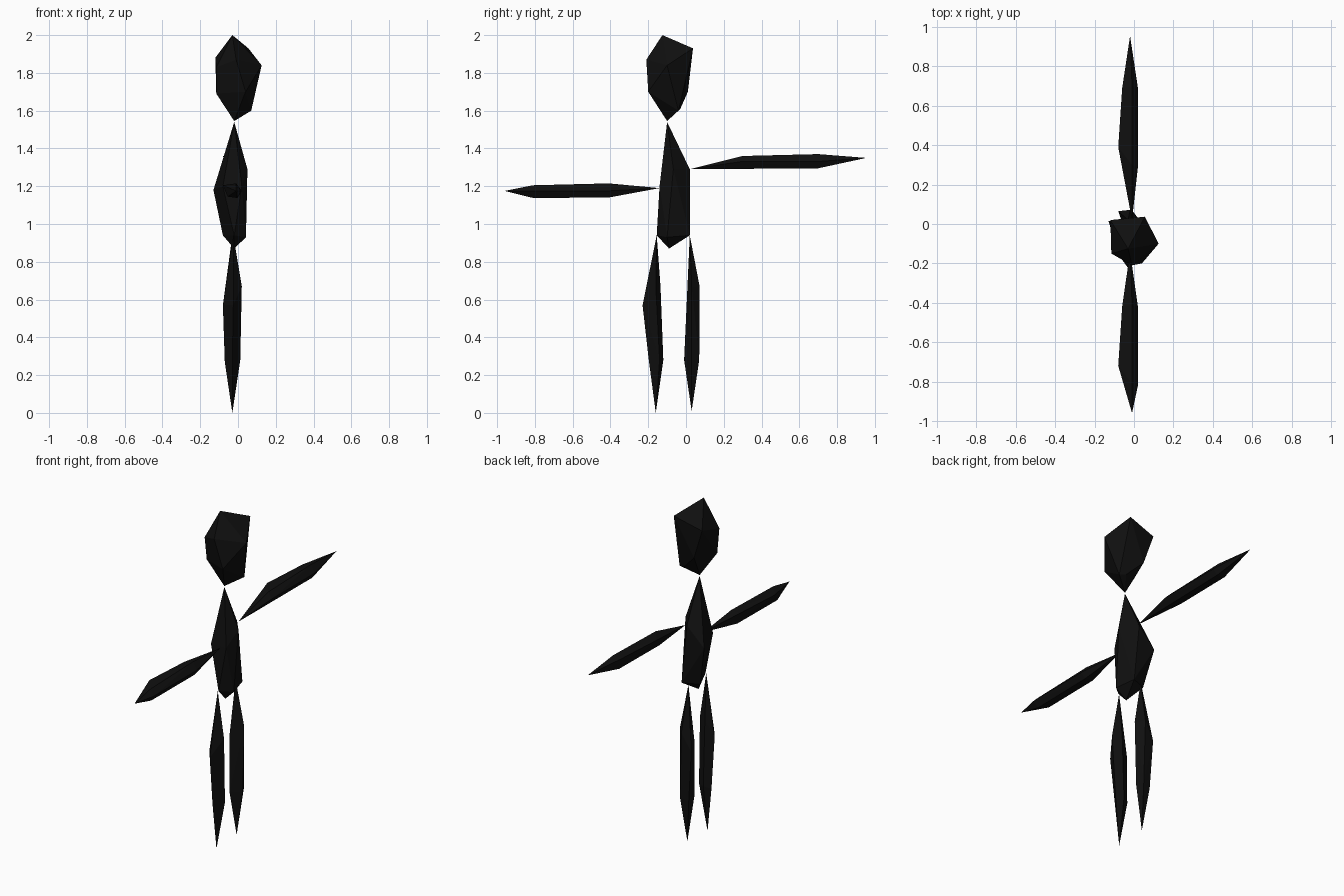
import bpy, bmesh
from mathutils import Vector

black = bpy.data.materials.new("near_black")
black.diffuse_color = (0.005, 0.005, 0.005, 1)


def gem(name, points):
    """Faceted convex part: two pointed ends joined by two rings."""
    bm = bmesh.new()
    for p in points:
        bm.verts.new(p)
    hull = bmesh.ops.convex_hull(bm, input=bm.verts[:])
    loose = {v for v in hull["geom_interior"] + hull["geom_unused"]
             if isinstance(v, bmesh.types.BMVert)}
    bmesh.ops.delete(bm, geom=list(loose), context='VERTS')
    bmesh.ops.recalc_face_normals(bm, faces=bm.faces[:])
    mesh = bpy.data.meshes.new(name)
    bm.to_mesh(mesh)
    bm.free()
    mesh.materials.append(black)
    obj = bpy.data.objects.new(name, mesh)
    bpy.context.collection.objects.link(obj)


# Head: crown, upper ring, lower ring, chin
gem("head", [
    (-.03, -.125, 2.0),
    (.055, .037, 1.93), (.125, -.10, 1.84), (-.01, -.21, 1.87),
    (-.115, -.15, 1.83), (-.12, .02, 1.88),
    (.07, -.04, 1.60), (.04, -.20, 1.70), (-.115, -.13, 1.69),
    (-.06, .01, 1.70), (.03, -.03, 1.61),
    (-.02, -.10, 1.545)])

# Torso: neck point, shoulder ring, hip ring, lower point
gem("torso", [
    (-.02, -.10, 1.54),
    (.05, -.067, 1.29), (-.02, .02, 1.29), (-.13, .015, 1.18),
    (-.08, -.14, 1.20), (.02, -.14, 1.20),
    (.042, -.10, .93), (.015, .02, .94), (-.08, -.02, .94),
    (-.02, -.155, .94),
    (-.02, -.09, .87)])

# Arms share the same two rings, moved forward and down for the front arm
arm_rings = [
    (.02, .29, 1.33), (-.01, .30, 1.36), (-.08, .39, 1.36),
    (-.055, .33, 1.30), (-.005, .30, 1.293),
    (.02, .69, 1.33), (-.01, .70, 1.37), (-.06, .69, 1.36),
    (-.05, .70, 1.30), (0, .70, 1.295)]
for name, shift, ends in (
        ("back_arm", (0, 0, 0), [(-.01, .02, 1.29), (-.02, .955, 1.35)]),
        ("front_arm", (0, -1.11, -.155), [(-.02, -.14, 1.19), (-.01, -.96, 1.175)])):
    gem(name, [Vector(p) + Vector(shift) for p in arm_rings] + ends)

# Legs: hip point, thigh ring, ankle ring, foot point
gem("back_leg", [
    (-.03, .02, .94),
    (.02, .03, .67), (-.02, .072, .67), (-.08, .065, .57), (-.06, .005, .60),
    (.01, .03, .28), (-.01, .07, .28), (-.06, .06, .27), (-.05, -.01, .28),
    (-.03, .03, .01)])
gem("front_leg", [
    (-.025, -.155, .94),
    (.02, -.16, .67), (-.03, -.135, .67), (-.08, -.155, .57), (-.025, -.23, .57),
    (.012, -.14, .28), (-.03, -.12, .28), (-.07, -.14, .27), (-.03, -.197, .28),
    (-.03, -.16, 0)])
